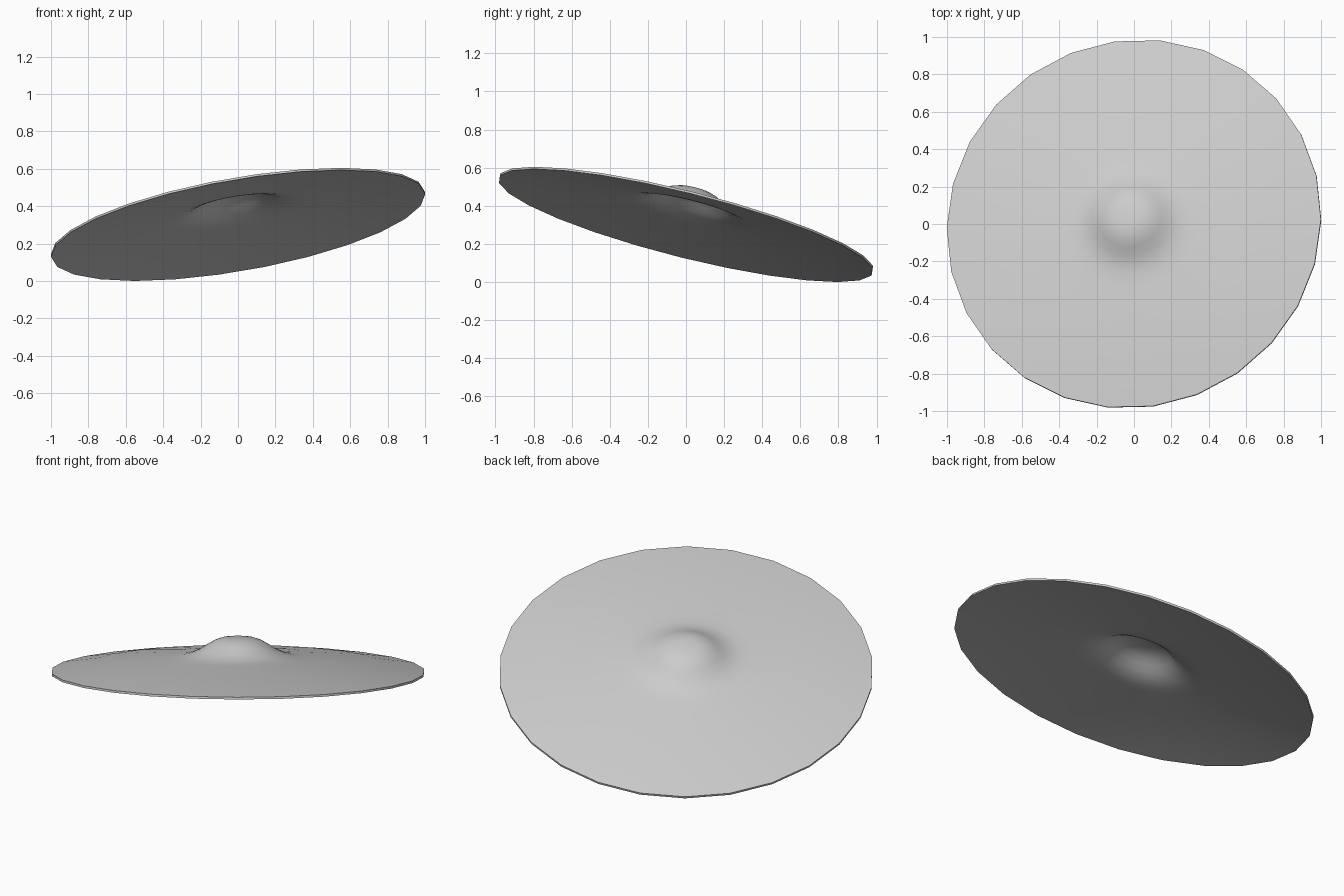
import bpy, bmesh, math
from mathutils import Matrix, Vector

if "Cube" in bpy.data.objects:
    bpy.data.objects.remove(bpy.data.objects["Cube"])

SIDES = 26
THICK = 0.012
TILT = math.radians(17)
HEADING = math.radians(124.7)

# half profile of the upper face: bell, flare, bow, rim
top = [(0.05, 0.188), (0.09, 0.182), (0.13, 0.168), (0.17, 0.145), (0.21, 0.118),
       (0.26, 0.096), (0.31, 0.084), (0.37, 0.077), (0.48, 0.067), (0.6, 0.054),
       (0.8, 0.033), (1.0146, 0.0)]
apex = 0.19

bm = bmesh.new()


def ring(r, z):
    return [bm.verts.new((r * math.cos(2 * math.pi * i / SIDES),
                          r * math.sin(2 * math.pi * i / SIDES), z)) for i in range(SIDES)]


def bridge(a, b):
    for i in range(SIDES):
        j = (i + 1) % SIDES
        bm.faces.new((a[i], b[i], b[j], a[j]))


def cap(center, a):
    for i in range(SIDES):
        bm.faces.new((center, a[i], a[(i + 1) % SIDES]))


# thin shell: down the upper face, round the rim, back along the underside
rings = [ring(r, z) for r, z in top] + [ring(r, z - THICK) for r, z in reversed(top)]
for a, b in zip(rings, rings[1:]):
    bridge(a, b)
cap(bm.verts.new((0, 0, apex)), rings[0])
cap(bm.verts.new((0, 0, apex - THICK)), rings[-1])
bmesh.ops.recalc_face_normals(bm, faces=bm.faces)

# tilt the plate and rest its low edge on the ground
bm.transform(Matrix.Rotation(HEADING, 4, 'Z') @ Matrix.Rotation(TILT, 4, 'Y'))
lo = Vector([min(v.co[k] for v in bm.verts) for k in range(3)])
hi = Vector([max(v.co[k] for v in bm.verts) for k in range(3)])
bmesh.ops.translate(bm, verts=bm.verts,
                    vec=(-(lo.x + hi.x) / 2, -(lo.y + hi.y) / 2, -lo.z))

mesh = bpy.data.meshes.new("cymbal")
bm.to_mesh(mesh)
bm.free()
cymbal = bpy.data.objects.new("cymbal", mesh)
bpy.context.collection.objects.link(cymbal)
bpy.context.view_layer.objects.active = cymbal
cymbal.select_set(True)
bpy.ops.object.shade_smooth_by_angle(angle=math.radians(40))
